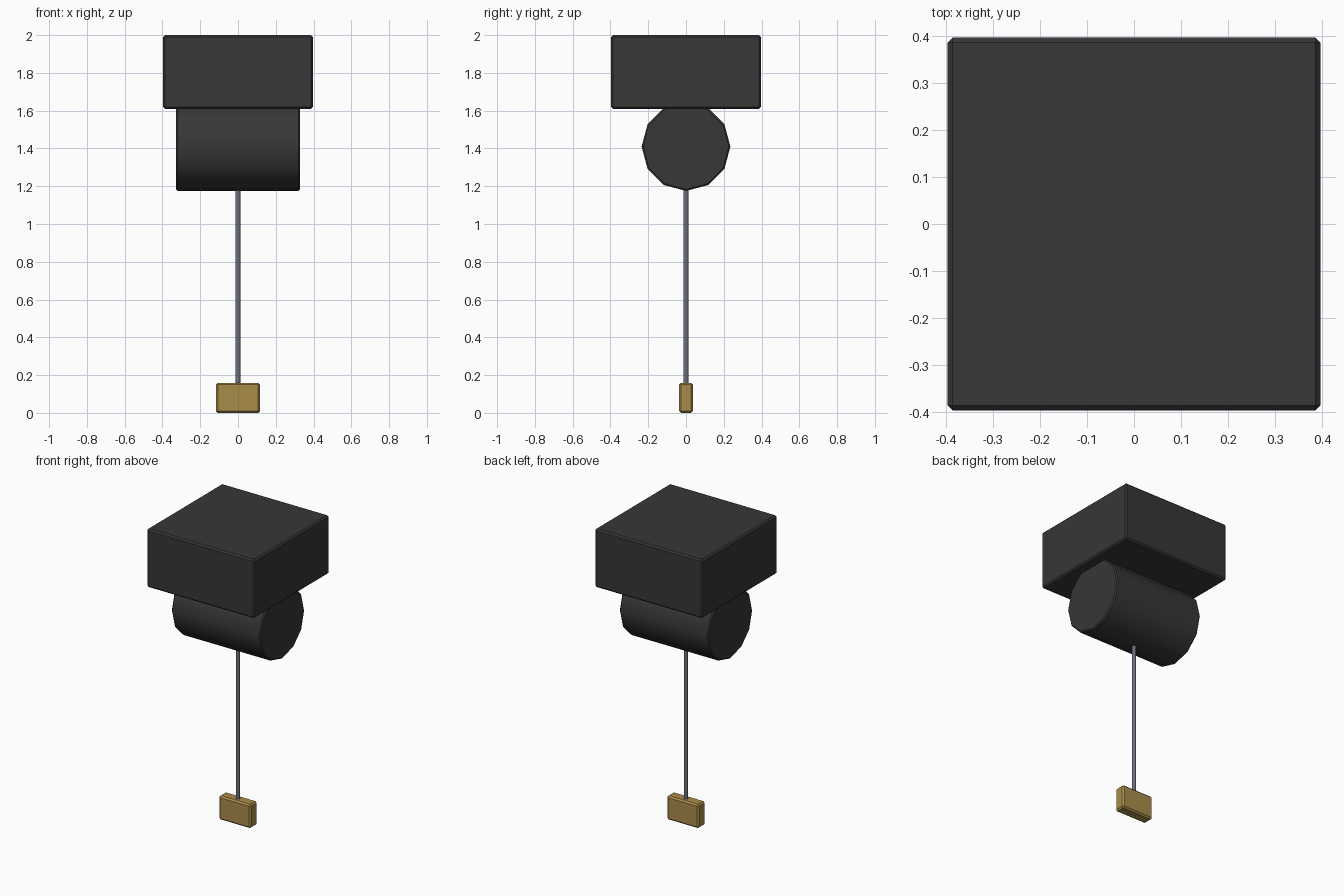
import bpy, math

if "Cube" in bpy.data.objects:
    bpy.data.objects.remove(bpy.data.objects["Cube"])

def material(name, rgb):
    m = bpy.data.materials.new(name)
    m.diffuse_color = (*rgb, 1)
    m.use_nodes = True
    m.node_tree.nodes["Principled BSDF"].inputs["Base Color"].default_value = m.diffuse_color
    return m

black = material("dark_grey", (0.038, 0.038, 0.038))
steel = material("steel_grey", (0.15, 0.165, 0.20))
brass = material("brass", (0.40, 0.265, 0.07))

def finish(name, mat, bevel=0.0):
    ob = bpy.context.object
    ob.name = name
    ob.data.materials.append(mat)
    bpy.ops.object.transform_apply(location=False, rotation=True, scale=True)
    if bevel:
        b = ob.modifiers.new("edge_chamfer", 'BEVEL')
        b.width = bevel
        b.segments = 1
        b.limit_method = 'ANGLE'
        b.angle_limit = math.radians(40)
    return ob

def box(name, size, z, mat, bevel):
    bpy.ops.mesh.primitive_cube_add(size=1, location=(0, 0, z))
    bpy.context.object.scale = size
    return finish(name, mat, bevel)

def cylinder(name, radius, length, z, sides, mat, bevel=0.0, rot=(0, 0, 0)):
    bpy.ops.mesh.primitive_cylinder_add(vertices=sides, radius=radius, depth=length,
                                        location=(0, 0, z), rotation=rot)
    ob = finish(name, mat, bevel)
    bpy.ops.object.shade_smooth_by_angle(angle=math.radians(40))
    return ob

# Ceiling housing
box("housing", (0.792, 0.792, 0.39), 1.805, black, 0.01)

# Horizontal twelve-sided drum under the housing
cylinder("drum", 0.235, 0.656, 1.41, 12, black, 0.008, (0, math.pi / 2, 0))

# Hanging rod
cylinder("rod", 0.0135, 1.06, 0.67, 12, steel)

# Pull weight at the bottom
box("weight", (0.234, 0.074, 0.159), 0.0795, brass, 0.01)
